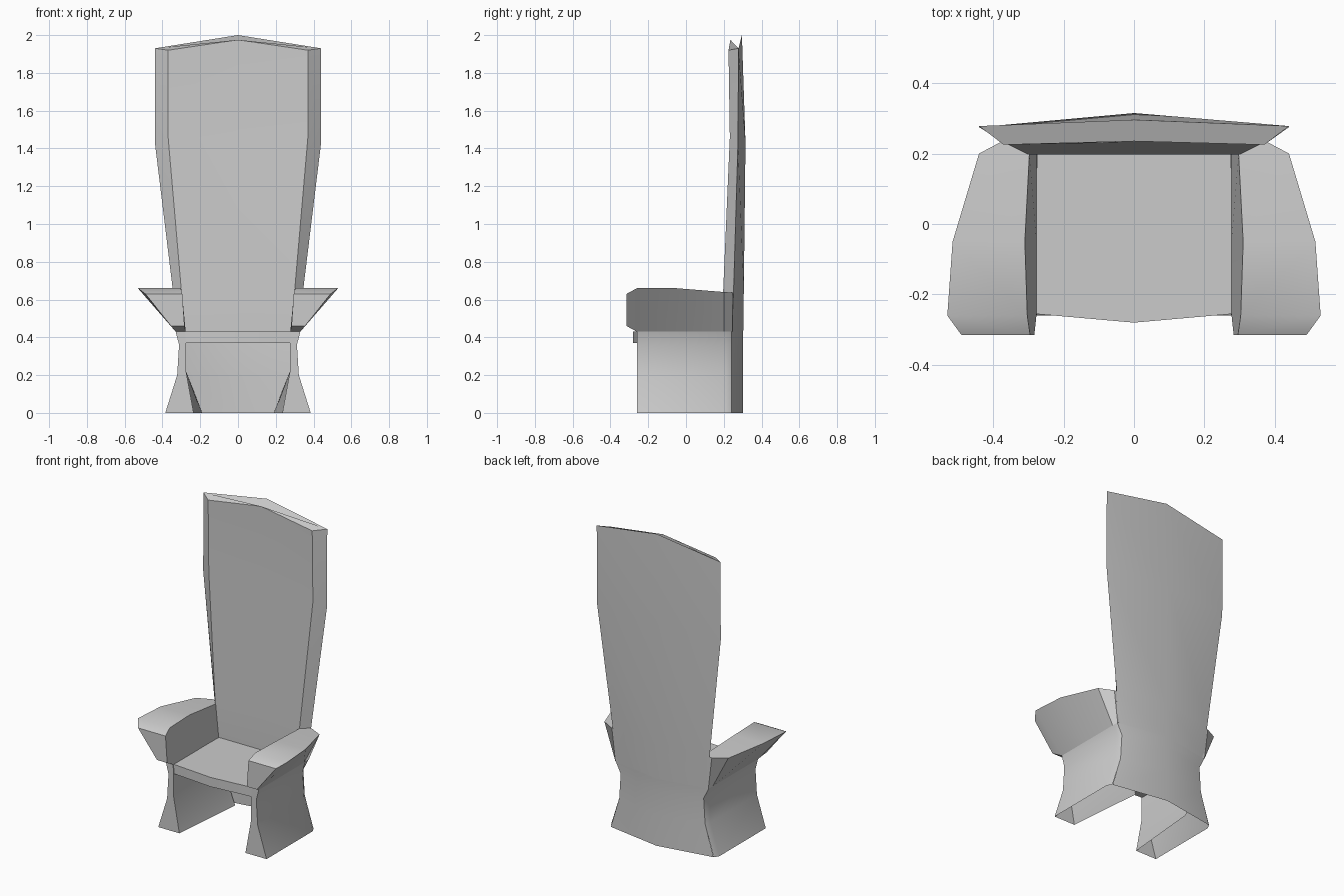
import bpy, bmesh

if "Cube" in bpy.data.objects:
    bpy.data.objects.remove(bpy.data.objects["Cube"])


def loft(name, sections, closed=True, cap_start=False, cap_end=False, skip=()):
    """Skin a list of equal-length point loops; skip lists side strips left open."""
    bm = bmesh.new()
    rows = [[bm.verts.new(p) for p in s] for s in sections]
    n = len(rows[0])
    for a, b in zip(rows, rows[1:]):
        for i in range(n if closed else n - 1):
            if i not in skip:
                j = (i + 1) % n
                bm.faces.new((a[i], a[j], b[j], b[i]))
    if cap_start:
        bm.faces.new(rows[0])
    if cap_end:
        bm.faces.new(rows[-1])
    bmesh.ops.recalc_face_normals(bm, faces=bm.faces)
    me = bpy.data.meshes.new(name)
    bm.to_mesh(me)
    bm.free()
    ob = bpy.data.objects.new(name, me)
    bpy.context.collection.objects.link(ob)
    bpy.ops.object.select_all(action='DESELECT')
    ob.select_set(True)
    bpy.context.view_layer.objects.active = ob
    bpy.ops.object.shade_smooth_by_angle(angle=0.5)
    return ob


# Tall backrest: flat front, bevelled sides, shallow V-shaped rear
def back_row(wf, yf, zf, wb, yb, zb, yc, zc, yfc, zfc):
    return [(-wf, yf, zf), (-wb, yb, zb), (0, yc, zc),
            (wb, yb, zb), (wf, yf, zf), (0, yfc, zfc)]


loft("backrest", [
    back_row(.28, .20, .40, .33, .242, .43, .303, .43, .20, .40),
    back_row(.30, .197, .65, .345, .252, .65, .306, .65, .197, .65),
    back_row(.37, .232, 1.46, .44, .275, 1.43, .315, 1.43, .232, 1.46),
    back_row(.37, .225, 1.92, .44, .278, 1.93, .296, 2.0, .235, 1.975),
], cap_start=True, cap_end=True)

# Lower rear wall, flaring toward the floor
loft("rear_wall", [
    [(-w, .242, z), (0, .303, z), (w, .242, z)]
    for w, z in ((.33, .43), (.295, .36), (.305, .2), (.365, 0))
], closed=False)

# Seat slab with a slightly pointed front edge
loft("seat", [
    [(-.275, .235, z), (-.282, -.255, z), (0, -.28, z), (.282, -.255, z), (.275, .235, z), (0, .29, z)]
    for z in (.37, .43)
], cap_start=True, cap_end=True)

for s, side in ((-1, "left"), (1, "right")):
    # Hollow side leg, open at the floor
    def leg_row(y, inset, inner):
        return [(s * x, y, z) for x, z in (
            (inner, 0), (.275, .22), (.275, .37), (.28, .43), (.33, .43),
            (.312 - inset, .36), (.322 - inset, .2), (.385 - inset, 0))]

    loft(side + "_leg", [leg_row(-.26, 0, .235), leg_row(.21, 0, .193), leg_row(.242, .018, .19)],
         cap_start=True, skip=(7,))

    # Flared armrest: y, outer x, top z, lower outer x, lower inner x, bottom z, inner top x
    arm = ((-.315, .49, .63, .355, .283, .46, .295),
           (-.26, .53, .66, .33, .277, .43, .303),
           (-.05, .515, .66, .33, .277, .43, .31),
           (.20, .44, .64, .33, .277, .43, .297),
           (.245, .355, .637, .33, .277, .43, .297))
    loft(side + "_armrest", [
        [(s * xo, y, zt), (s * xb, y, zb), (s * xi, y, zb), (s * xt, y, zt)]
        for y, xo, zt, xb, xi, zb, xt in arm
    ], cap_start=True, cap_end=True)
